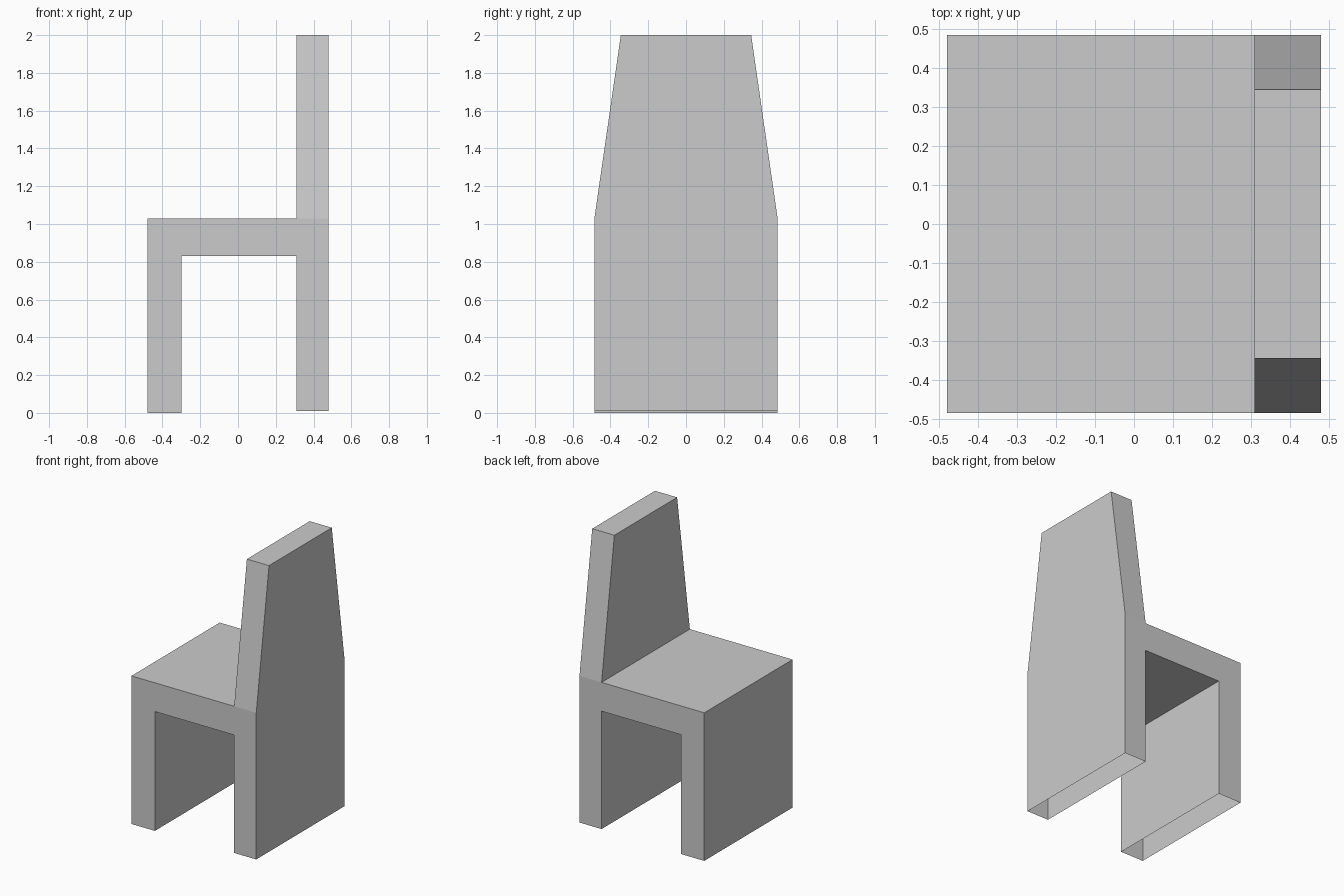
import bpy
import bmesh
from mathutils import Vector

cube = bpy.data.objects.get("Cube")
if cube:
    bpy.data.objects.remove(cube, do_unlink=True)

HALF_DEPTH = 0.485
TOP_HALF_DEPTH = 0.345
SEAT_Z = 1.03

# Plain grey material
grey = bpy.data.materials.new("plain_grey")
grey.use_nodes = True
colour = (0.6, 0.6, 0.6, 1.0)
grey.diffuse_color = colour
grey.node_tree.nodes["Principled BSDF"].inputs["Base Color"].default_value = colour

# Side profile of slab legs and seat, as (x, z)
profile = [(-0.48, 0), (-0.30, 0), (-0.30, 0.83), (0.31, 0.83),
           (0.31, 0.01), (0.48, 0.01), (0.48, SEAT_Z), (0.31, SEAT_Z),
           (-0.48, SEAT_Z)]

bm = bmesh.new()
side = bm.faces.new([bm.verts.new((x, -HALF_DEPTH, z)) for x, z in profile])
swept = bmesh.ops.extrude_face_region(bm, geom=[side], use_keep_orig=True)
far_verts = [v for v in swept["geom"] if isinstance(v, bmesh.types.BMVert)]
bmesh.ops.translate(bm, verts=far_verts, vec=(0, 2 * HALF_DEPTH, 0))

# Tapered backrest raised from the rear strip of the seat
strip = [f for f in bm.faces
         if all(v.co.z > SEAT_Z - 0.01 and v.co.x > 0.3 for v in f.verts)]
raised = bmesh.ops.extrude_face_region(bm, geom=strip)
for v in raised["geom"]:
    if isinstance(v, bmesh.types.BMVert):
        v.co = Vector((v.co.x, TOP_HALF_DEPTH if v.co.y > 0 else -TOP_HALF_DEPTH, 2.0))
bmesh.ops.delete(bm, geom=[f for f in strip if f.is_valid], context="FACES_ONLY")
bmesh.ops.recalc_face_normals(bm, faces=bm.faces[:])

# Hollow legs are open underneath
soles = [f for f in bm.faces if all(v.co.z < 0.02 for v in f.verts)]
bmesh.ops.delete(bm, geom=soles, context="FACES_ONLY")

mesh = bpy.data.meshes.new("chair")
bm.to_mesh(mesh)
bm.free()
mesh.materials.append(grey)
chair = bpy.data.objects.new("chair", mesh)
bpy.context.collection.objects.link(chair)
